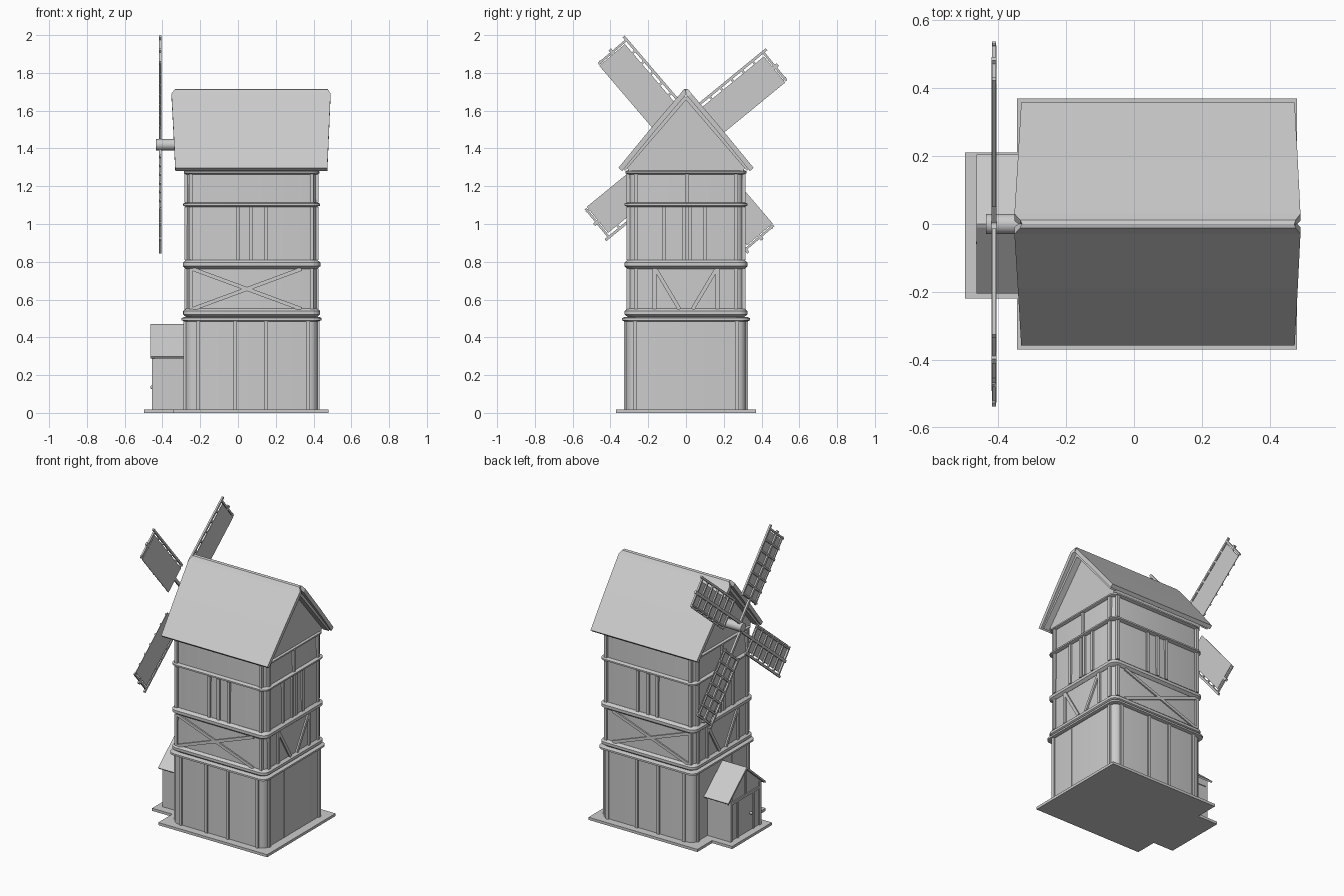
import bpy, bmesh, math
from mathutils import Vector, Matrix

if "Cube" in bpy.data.objects:
    bpy.data.objects.remove(bpy.data.objects["Cube"])

CX = 0.072  # tower centre in x


def finish(name, bm, smooth=False):
    bmesh.ops.recalc_face_normals(bm, faces=bm.faces)
    me = bpy.data.meshes.new(name)
    bm.to_mesh(me)
    bm.free()
    ob = bpy.data.objects.new(name, me)
    bpy.context.collection.objects.link(ob)
    if smooth:
        bpy.ops.object.select_all(action='DESELECT')
        ob.select_set(True)
        bpy.context.view_layer.objects.active = ob
        bpy.ops.object.shade_smooth_by_angle(angle=math.radians(35))
    return ob


def box(bm, lo, hi):
    lo, hi = Vector(lo), Vector(hi)
    m = Matrix.Translation((lo + hi) / 2) @ Matrix.Diagonal((*(hi - lo), 1))
    bmesh.ops.create_cube(bm, size=1, matrix=m)


def beam(bm, p, q, normal, width=0.02, depth=0.02):
    # square timber from p to q, lying against a face with the given normal
    p, q, n = Vector(p), Vector(q), Vector(normal)
    d = (q - p).normalized()
    s = n.cross(d).normalized()
    rot = Matrix((d, s, n)).transposed().to_4x4()
    m = Matrix.Translation((p + q) / 2) @ rot @ Matrix.Diagonal(((q - p).length, width, depth, 1))
    bmesh.ops.create_cube(bm, size=1, matrix=m)


def loft(name, rings, r=0.045, seg=4):
    # stack of rounded rectangles (half x, half y, z)
    bm = bmesh.new()
    loops = []
    for hx, hy, z in rings:
        loop = []
        for k, (sx, sy) in enumerate(((1, 1), (-1, 1), (-1, -1), (1, -1))):
            for i in range(seg + 1):
                a = math.pi / 2 * (k + i / seg)
                loop.append(bm.verts.new((CX + sx * (hx - r) + r * math.cos(a),
                                          sy * (hy - r) + r * math.sin(a), z)))
        loops.append(loop)
    n = len(loops[0])
    for a, b in zip(loops, loops[1:]):
        for i in range(n):
            bm.faces.new((a[i], a[(i + 1) % n], b[(i + 1) % n], b[i]))
    bm.faces.new(loops[0][::-1])
    bm.faces.new(loops[-1])
    return finish(name, bm, True)


def prism(name, profile, x0, x1):
    bm = bmesh.new()
    f = bm.faces.new([bm.verts.new((x0, y, z)) for y, z in profile])
    ext = bmesh.ops.extrude_face_region(bm, geom=[f])
    vs = [v for v in ext['geom'] if isinstance(v, bmesh.types.BMVert)]
    bmesh.ops.translate(bm, verts=vs, vec=(x1 - x0, 0, 0))
    return finish(name, bm)


def sheet_roof(name, half, thickness):
    # half profile (y, z, x0, x1) from eave to ridge, mirrored over y = 0
    rows = half + [(-y, z, a, b) for y, z, a, b in half[-2::-1]]
    bm = bmesh.new()
    vs = [(bm.verts.new((a, y, z)), bm.verts.new((b, y, z))) for y, z, a, b in rows]
    for p, q in zip(vs, vs[1:]):
        bm.faces.new((p[0], p[1], q[1], q[0]))
    ob = finish(name, bm)
    up = ob.data.polygons[0].normal.z > 0
    mod = ob.modifiers.new("thickness", 'SOLIDIFY')
    mod.thickness, mod.offset, mod.use_even_offset = thickness, (-1 if up else 1), True
    return ob


# ground plates
bm = bmesh.new()
box(bm, (-0.345, -0.37, 0), (0.48, 0.37, 0.018))
box(bm, (-0.497, -0.22, 0), (-0.345, 0.21, 0.018))
finish("base_plate", bm)

# tower storeys and the rounded bands between them
loft("lower_storey", [(0.35, 0.317, 0.01), (0.35, 0.317, 0.5)])
loft("upper_storeys", [(0.345, 0.308, 0.5), (0.345, 0.306, 0.8), (0.342, 0.302, 1.28)])
loft("lower_ledge", [(0.355, 0.325, 0.485), (0.37, 0.338, 0.49), (0.37, 0.338, 0.502), (0.358, 0.325, 0.508)])
for nm, z0, z1, e in (("first_band", 0.508, 0.553, 0.016), ("second_band", 0.762, 0.81, 0.017),
                      ("third_band", 1.09, 1.115, 0.016), ("eave_band", 1.262, 1.285, 0.012)):
    c = (z1 - z0) * 0.3
    loft(nm, [(0.347, 0.309, z0), (0.347 + e, 0.309 + e, z0 + c),
              (0.347 + e, 0.309 + e, z1 - c), (0.347, 0.309, z1)])

# timbers: drawn on the long sides (front, back) and the short sides (left, right)
bm = bmesh.new()
for s in (-1, 1):
    nf, nr = (0, s, 0), (s, 0, 0)

    def long_side(a, z0, b, z1, off=0.306):
        beam(bm, (a, s * off, z0), (b, s * off, z1), nf)

    def short_side(a, z0, b, z1, off=0.345, w=0.02):
        beam(bm, (CX + s * off, a, z0), (CX + s * off, b, z1), nr, w)

    for x in (-0.21, -0.015, 0.148, 0.37):
        long_side(x, 0.018, x, 0.49, 0.317)
    for y in (-0.27, 0.27):
        short_side(y, 0.018, y, 0.49, 0.35)
    for y in (-0.1, 0.066):
        short_side(y, 0.018, y, 0.49, 0.342, 0.006)
    # corner posts on every upper storey
    for z0, z1 in ((0.55, 0.765), (0.81, 1.09), (1.115, 1.265)):
        for x in (-0.25, 0.39):
            long_side(x, z0, x, z1)
        for y in (-0.265, 0.265):
            short_side(y, z0, y, z1)
    # crossed and slanted braces
    long_side(-0.24, 0.55, 0.335, 0.762)
    long_side(-0.24, 0.762, 0.335, 0.55)
    for t in (-1, 1):
        short_side(t * 0.167, 0.55, t * 0.167, 0.765)
        short_side(t * 0.16, 0.76, t * 0.035, 0.55)
    # third and fourth storey studs
    for x in (0, 0.07, 0.148):
        long_side(x, 0.81, x, 1.09)
    for y in (-0.115, -0.012, 0.022, 0.1):
        short_side(y, 0.81, y, 1.09)
    short_side(0.005, 1.115, 0.005, 1.265)
finish("timber_frame", bm)

# roof
sheet_roof("main_roof", [(0.358, 1.297, -0.332, 0.473), (0.19, 1.502, -0.342, 0.482),
                         (0.03, 1.69, -0.352, 0.49), (0.012, 1.713, -0.335, 0.476),
                         (0, 1.716, -0.33, 0.472)], 0.026)
prism("gable_block", [(-0.3, 1.275), (0.3, 1.275), (0.312, 1.3), (0, 1.675), (-0.312, 1.3)], -0.275, 0.42)
bm = bmesh.new()
for x, s in ((0.44, 1), (-0.3, -1)):
    for t in (-1, 1):
        beam(bm, (x, t * 0.33, 1.288), (x, 0, 1.672), (s, 0, 0), 0.02, 0.045)
finish("gable_boards", bm)

# sails: two crossing stocks, each with a blade at both ends
HUB = Vector((-0.412, 0, 1.42))
frame, cloth = bmesh.new(), bmesh.new()
for ang, side in ((39.3, 1), (130.5, -1), (219.3, 1), (310.5, -1)):
    a = math.radians(ang)
    d = Vector((0, math.cos(a), math.sin(a)))
    n = Vector((0, -math.sin(a), math.cos(a))) * side

    def at(r, t, x=0):
        return HUB + d * r + n * t + Vector((x, 0, 0))
    X = (-1, 0, 0)
    beam(frame, at(0, 0.02), at(0.645, 0.02), X, 0.018, 0.014)
    beam(frame, at(0.17, 0.121), at(0.65, 0.121), X, 0.014, 0.012)
    beam(frame, at(0.17, -0.06), at(0.635, -0.06), X, 0.01, 0.01)
    for i in range(7):
        r = 0.185 + i * 0.0735
        beam(frame, at(r, -0.075), at(r, 0.125), X, 0.012, 0.012)
    beam(cloth, at(0.175, 0.011, 0.005), at(0.615, 0.011, 0.005), X, 0.178, 0.004)
finish("sail_frames", frame)
finish("sail_cloths", cloth)

# windshaft
bm = bmesh.new()
bmesh.ops.create_cone(bm, cap_ends=True, segments=12, radius1=0.03, radius2=0.03, depth=0.18,
                      matrix=Matrix.Translation((-0.345, 0, 1.42)) @ Matrix.Rotation(math.pi / 2, 4, 'Y'))
finish("windshaft", bm, True)

# entrance porch
prism("porch_walls", [(-0.165, 0.018), (0.165, 0.018), (0.165, 0.315), (0, 0.455), (-0.165, 0.315)], -0.448, -0.27)
sheet_roof("porch_roof", [(0.205, 0.298, -0.463, -0.275), (0.01, 0.465, -0.463, -0.275),
                          (0, 0.47, -0.463, -0.275)], 0.012)
bm = bmesh.new()
for t in (-1, 1):
    beam(bm, (-0.448, t * 0.155, 0.018), (-0.448, t * 0.155, 0.315), (-1, 0, 0), 0.022, 0.016)
    beam(bm, (-0.448, t * 0.085, 0.018), (-0.448, t * 0.085, 0.27), (-1, 0, 0), 0.014, 0.014)
    beam(bm, (-0.44, t * 0.165, 0.275), (-0.28, t * 0.165, 0.275), (0, t, 0), 0.016, 0.012)
beam(bm, (-0.448, -0.165, 0.275), (-0.448, 0.165, 0.275), (-1, 0, 0), 0.016, 0.016)
beam(bm, (-0.448, 0, 0.275), (-0.448, 0, 0.44), (-1, 0, 0), 0.016, 0.014)
finish("porch_timbers", bm)
bm = bmesh.new()
bmesh.ops.create_uvsphere(bm, u_segments=10, v_segments=6, radius=0.01,
                          matrix=Matrix.Translation((-0.455, -0.055, 0.135)))
finish("door_knob", bm, True)
